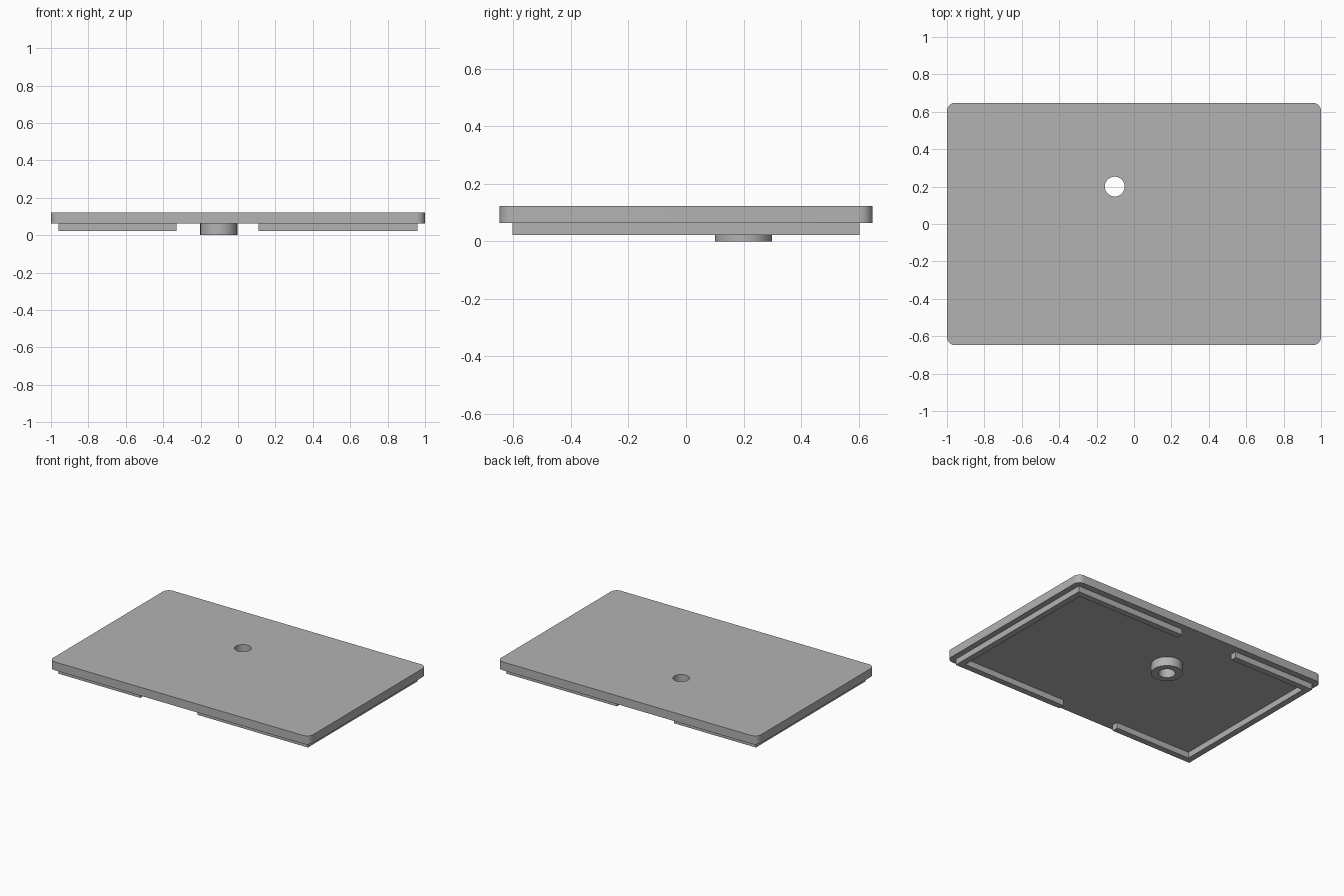
import bpy, bmesh, math

if "Cube" in bpy.data.objects:
    bpy.data.objects.remove(bpy.data.objects["Cube"], do_unlink=True)

# Single grey material
grey = bpy.data.materials.new("grey")
grey.use_nodes = True
colour = (0.45, 0.45, 0.45, 1)
grey.diffuse_color = colour
grey.node_tree.nodes["Principled BSDF"].inputs["Base Color"].default_value = colour

PLATE_X, PLATE_Y, CORNER = 1.0, 0.648, 0.045
RIM_X, RIM_Y, RIM_WIDTH = 0.96, 0.603, 0.043
GAP_LEFT, GAP_RIGHT = 0.11, -0.33
RIM_BOTTOM, PLATE_BOTTOM, PLATE_TOP = 0.022, 0.0635, 0.122
HOLE = (-0.103, 0.2)
HOLE_RADIUS, BOSS_RADIUS = 0.053, 0.099


def circle(centre, radius, count=64):
    return [(centre[0] + radius * math.cos(math.tau * i / count),
             centre[1] + radius * math.sin(math.tau * i / count)) for i in range(count)]


def rounded_rectangle(hx, hy, radius, steps=10):
    points = []
    for k, (sx, sy) in enumerate([(1, 1), (-1, 1), (-1, -1), (1, -1)]):
        for i in range(steps + 1):
            a = math.pi / 2 * (k + i / steps)
            points.append((sx * (hx - radius) + radius * math.cos(a),
                           sy * (hy - radius) + radius * math.sin(a)))
    return points


def extrude_outlines(name, outlines, bottom, top):
    """Fill closed outlines (inner ones become holes) and give them height."""
    curve = bpy.data.curves.new(name, "CURVE")
    curve.dimensions = "2D"
    curve.fill_mode = "BOTH"
    curve.extrude = (top - bottom) / 2
    for outline in outlines:
        spline = curve.splines.new("POLY")
        spline.points.add(len(outline) - 1)
        for point, (x, y) in zip(spline.points, outline):
            point.co = (x, y, 0, 1)
        spline.use_cyclic_u = True
    obj = bpy.data.objects.new(name, curve)
    bpy.context.collection.objects.link(obj)
    bpy.ops.object.select_all(action="DESELECT")
    obj.select_set(True)
    bpy.context.view_layer.objects.active = obj
    bpy.ops.object.convert(target="MESH")
    obj = bpy.context.view_layer.objects.active

    # Weld caps to walls and set them at the right height
    bm = bmesh.new()
    bm.from_mesh(obj.data)
    bmesh.ops.remove_doubles(bm, verts=bm.verts, dist=1e-5)
    bmesh.ops.translate(bm, verts=bm.verts, vec=(0, 0, (top + bottom) / 2))
    bmesh.ops.recalc_face_normals(bm, faces=bm.faces)
    bm.to_mesh(obj.data)
    bm.free()
    obj.data.materials.clear()
    obj.data.materials.append(grey)
    bpy.ops.object.shade_smooth_by_angle(angle=math.radians(30))
    return obj


def bracket(side, gap):
    """U-shaped rim running round one end of the plate."""
    outer, inner = side * RIM_X, side * (RIM_X - RIM_WIDTH)
    inner_y = RIM_Y - RIM_WIDTH
    return [(gap, RIM_Y), (outer, RIM_Y), (outer, -RIM_Y), (gap, -RIM_Y),
            (gap, -inner_y), (inner, -inner_y), (inner, inner_y), (gap, inner_y)]


# Lid plate with through hole
extrude_outlines("lid_plate",
                 [rounded_rectangle(PLATE_X, PLATE_Y, CORNER), circle(HOLE, HOLE_RADIUS)],
                 PLATE_BOTTOM, PLATE_TOP)

# Locating rims under both ends
extrude_outlines("left_rim", [bracket(1, GAP_LEFT)], RIM_BOTTOM, PLATE_BOTTOM)
extrude_outlines("right_rim", [bracket(-1, GAP_RIGHT)], RIM_BOTTOM, PLATE_BOTTOM)

# Hollow boss around the hole
extrude_outlines("hole_boss", [circle(HOLE, BOSS_RADIUS), circle(HOLE, HOLE_RADIUS)],
                 0, PLATE_BOTTOM)
